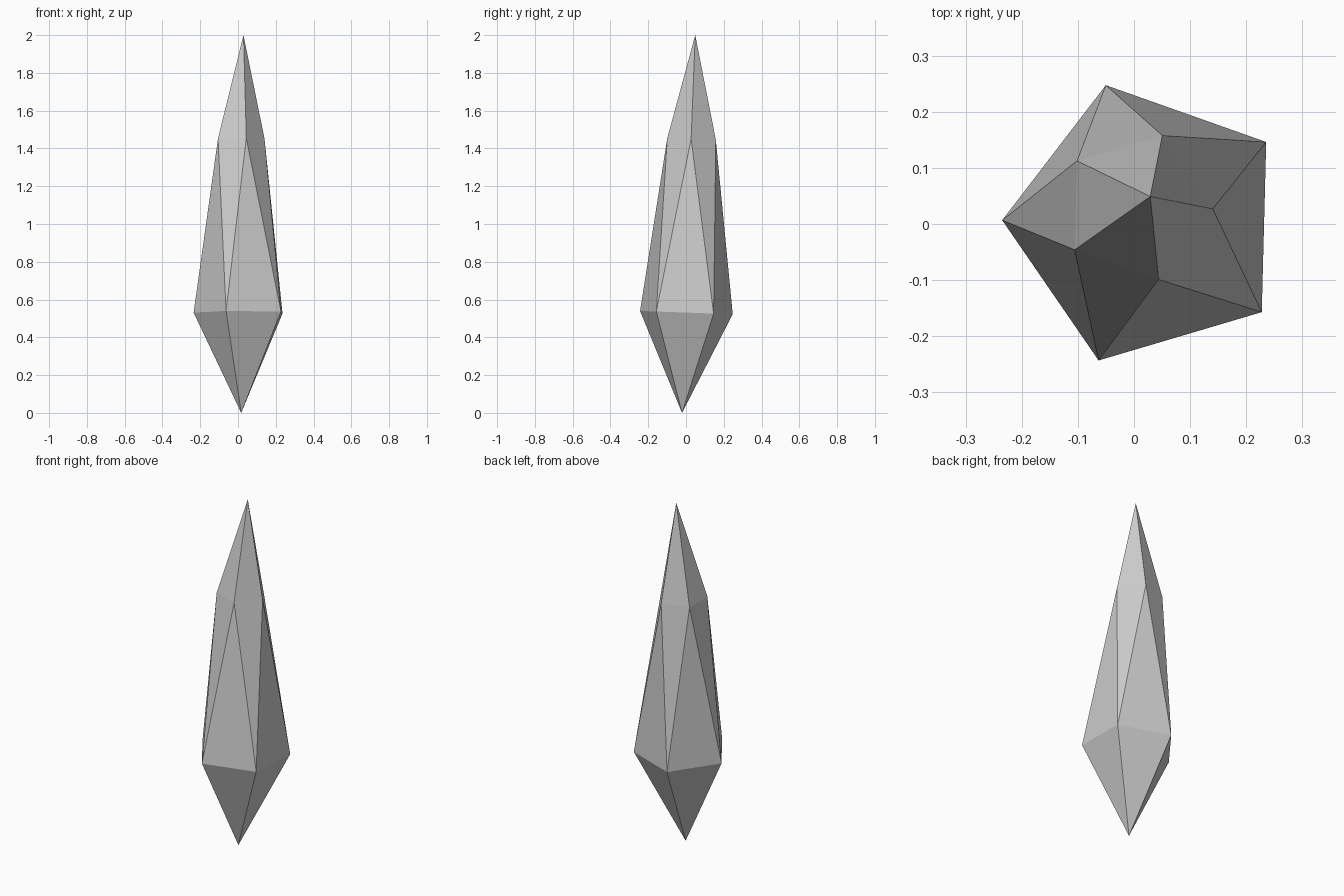
import bpy, bmesh
from math import cos, sin, radians

if "Cube" in bpy.data.objects:
    bpy.data.objects.remove(bpy.data.objects["Cube"])

SIDES = 5
TILT = -0.035   # slight lean of the rings along y
PHASE = 34.5    # first corner angle of the lower ring

bm = bmesh.new()


def ring(cx, cy, z, radius, phase):
    verts = []
    for i in range(SIDES):
        a = radians(phase + 360 / SIDES * i)
        x, y = cx + radius * cos(a), cy + radius * sin(a)
        verts.append(bm.verts.new((x, y, z + TILT * y)))
    return verts


# Tips and the two staggered rings of the crystal
bottom = bm.verts.new((0.017, -0.021, 0))
lower = ring(0.023, 0.0, 0.531, 0.258, PHASE)
upper = ring(0.0055, 0.0305, 1.452, 0.135, PHASE + 180 / SIDES)
top = bm.verts.new((0.029, 0.049, 2))

# Facets: lower point, zigzag body, upper point
for i in range(SIDES):
    j = (i + 1) % SIDES
    bm.faces.new((bottom, lower[j], lower[i]))
    bm.faces.new((lower[i], lower[j], upper[i]))
    bm.faces.new((lower[j], upper[j], upper[i]))
    bm.faces.new((upper[i], upper[j], top))

mesh = bpy.data.meshes.new("crystal_shard")
bm.to_mesh(mesh)
bm.free()
bpy.context.collection.objects.link(bpy.data.objects.new("crystal_shard", mesh))
